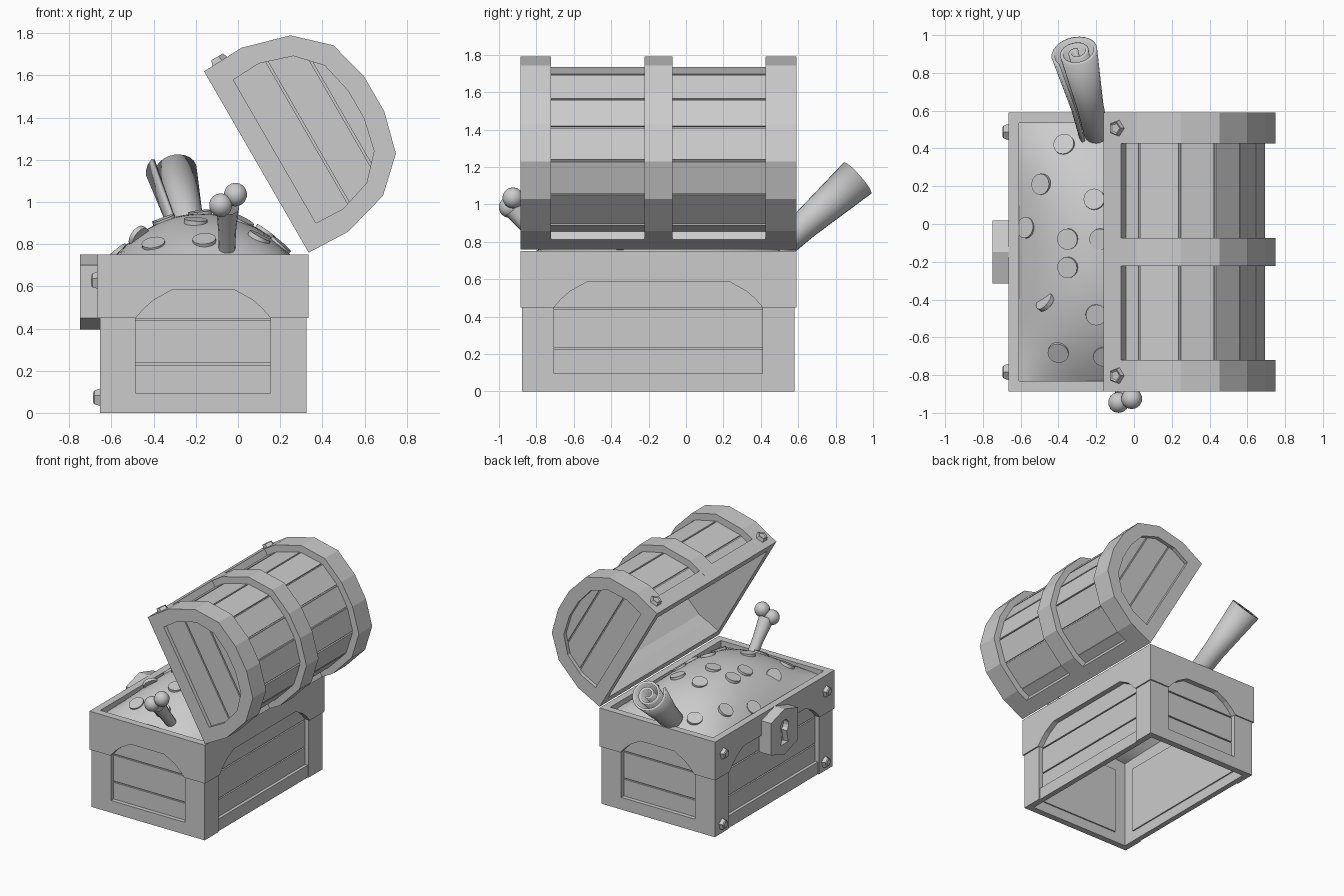
import bpy, bmesh, math, random
from mathutils import Matrix, Vector

if "Cube" in bpy.data.objects:
    bpy.data.objects.remove(bpy.data.objects["Cube"])

random.seed(4)
CX, CY = -0.165, -0.148          # centre of the box
HX, HY = 0.50, 0.738             # half size of the upper rim


def finish(name, bm, smooth=False, normals=True):
    if normals:
        bmesh.ops.recalc_face_normals(bm, faces=bm.faces[:])
    me = bpy.data.meshes.new(name)
    bm.to_mesh(me)
    bm.free()
    ob = bpy.data.objects.new(name, me)
    bpy.context.collection.objects.link(ob)
    if smooth:
        bpy.ops.object.select_all(action='DESELECT')
        ob.select_set(True)
        bpy.context.view_layer.objects.active = ob
        bpy.ops.object.shade_smooth_by_angle(angle=math.radians(40))
    return ob


def axes(a, b, c, o):
    return Matrix((a, b, c)).transposed().to_4x4().copy() if o is None else \
        Matrix.Translation(o) @ Matrix((a, b, c)).transposed().to_4x4()


def prism(name, pts, c0, c1, M):
    """Extrude a 2D outline from c0 to c1 in the frame M."""
    bm = bmesh.new()
    lo = [bm.verts.new(M @ Vector((a, b, c0))) for a, b in pts]
    hi = [bm.verts.new(M @ Vector((a, b, c1))) for a, b in pts]
    bm.faces.new(lo)
    bm.faces.new(hi)
    for i in range(len(pts)):
        j = (i + 1) % len(pts)
        bm.faces.new((lo[i], lo[j], hi[j], hi[i]))
    return finish(name, bm)


def box(name, a0, a1, b0, b1, c0, c1, M):
    return prism(name, [(a0, b0), (a1, b0), (a1, b1), (a0, b1)], c0, c1, M)


def ring(name, outer, inner, c0, c1, M, closed):
    """Solid between two matching outlines."""
    bm = bmesh.new()
    L = [[bm.verts.new(M @ Vector((a, b, c))) for a, b in p]
         for p, c in ((outer, c0), (outer, c1), (inner, c1), (inner, c0))]
    n = len(outer)
    for i in range(n if closed else n - 1):
        j = (i + 1) % n
        for k in range(4):
            m = (k + 1) % 4
            bm.faces.new((L[k][i], L[k][j], L[m][j], L[m][i]))
    if not closed:
        for e in (0, -1):
            bm.faces.new([l[e] for l in L])
    return finish(name, bm)


def stud(name, M):
    """Five sided bolt head, pointing along local z."""
    bm = bmesh.new()
    bmesh.ops.create_cone(bm, cap_ends=True, segments=5, radius1=0.052, radius2=0.036,
                          depth=0.045, matrix=M)
    top = max(bm.faces, key=lambda f: (M.inverted() @ f.calc_center_median()).z)
    bmesh.ops.inset_individual(bm, faces=[top], thickness=0.01, depth=-0.006)
    finish(name, bm)


# --- box walls: frame of each side is (along, up, outward)
X, Y, Z = Vector((1, 0, 0)), Vector((0, 1, 0)), Vector((0, 0, 1))
O = Vector((CX, CY, 0))
sides = {"front": (X, -Y, HX, HY), "back": (X, Y, HX, HY),
         "left": (Y, -X, HY, HX), "right": (Y, X, HY, HX)}
for s, (along, out, w, d) in sides.items():
    M = axes(along, Z, out, O)
    hw = w - 0.18                 # half width of the panel opening
    lo = d - 0.01
    half = [(w, 0.75), (w, 0.45), (hw, 0.45), (hw - 0.04, 0.495), (hw - 0.085, 0.535), (hw - 0.175, 0.585)]
    prism(s + "_arched_header", half + [(-a, b) for a, b in reversed(half)], d - 0.055, d, M)
    for sg in (-1, 1):
        a0, a1 = sorted((sg * hw, sg * (w - 0.01)))
        box(s + "_corner_post", a0, a1, 0, 0.45, lo - 0.05, lo, M)
    box(s + "_bottom_rail", -hw, hw, 0, 0.095, lo - 0.05, lo - (0.008 if along == Y else 0), M)
    for b0, b1 in ((0.08, 0.226), (0.236, 0.438), (0.448, 0.61)):
        box(s + "_plank", -hw - 0.02, hw + 0.02, b0, b1, lo - 0.055, lo - 0.032, M)
    box(s + "_backing", -hw - 0.02, hw + 0.02, 0.08, 0.61, lo - 0.06, lo - 0.045, M)

# --- lock plate and bolts on the left side
ML = axes(Y, Z, -X, O)
lock = prism("lock", [(0, 0.75), (-0.166, 0.70), (-0.166, 0.45), (0, 0.395),
                      (0.166, 0.45), (0.166, 0.70)], HX - 0.02, HX + 0.085, ML)
key = [(0.05 * math.sin(t), 0.615 + 0.05 * math.cos(t))
       for t in [math.radians(-150 + 25 * i) for i in range(13)]]
cut = prism("keyhole_cutter", key + [(0.045, 0.48), (-0.045, 0.48)], HX + 0.04, HX + 0.12, ML)
cut.hide_render = True
cut.hide_set(True)
mod = lock.modifiers.new("keyhole", 'BOOLEAN')
mod.object = cut
mod.solver = 'EXACT'
for sg in (-1, 1):
    for z, d in ((0.625, HX), (0.07, HX - 0.01)):
        stud("box_bolt", ML @ Matrix.Translation((sg * 0.635, z, d + 0.003)))

# --- lid, in its own tilted frame (across, outward, y)
c, s = math.cos(math.radians(60)), math.sin(math.radians(60))
LID = axes(Vector((-c, 0, s)), Vector((s, 0, c)), Y, Vector((0.335, CY, 0.76)))
W = 0.992
left = [(0, 0), (-0.008, 0.21), (0.057, 0.44), (0.2, 0.593), (0.4, 0.645)]
prof = left + [(W - a, b) for a, b in reversed(left)]


def scaled(k, kv, off=0.0):
    return [(W / 2 + (a - W / 2) * k, off + b * kv) for a, b in prof]


core, inner, recess = scaled(0.885, 0.91), scaled(0.86, 0.885), scaled(0.79, 0.69, 0.1)
ring("lid_shell", core, inner, -HY + 0.05, HY - 0.05, LID, False)
ring("lid_middle_band", prof, core, -0.075, 0.075, LID, False)
for sg in (-1, 1):
    ring("lid_end_band", prof, core, sg * (HY - 0.045), sg * (HY - 0.165), LID, False)
    ring("lid_end_frame", prof, recess, sg * HY, sg * (HY - 0.045), LID, True)
    for a, b0, b1 in ((0.06, 0.06, 0.276), (0.09, 0.286, 0.458), (0.2, 0.468, 0.565)):
        box("lid_end_board", a, W - a, b0, b1, sg * (HY - 0.03), sg * (HY - 0.05), LID)
    prism("lid_end_panel", core, sg * (HY - 0.043), sg * (HY - 0.06), LID)
    a0, a1 = ((0, 0.07) if sg < 0 else (W - 0.07, W))
    edge = [(a0, 0), (a1, 0), (a1 + (0.004 if sg > 0 else 0), 0.11), (a0 - (0.004 if sg < 0 else 0), 0.11)]
    prism("lid_rim_bar", edge, -HY + 0.045, HY - 0.045, LID)
    stud("lid_bolt", LID @ Matrix.Translation((W + 0.006, 0.085, sg * 0.655)) @ Matrix.Rotation(math.pi / 2, 4, 'Y'))

# --- lid planks, one per facet in each bay between the bands
plank = [Vector(p) for p in scaled(0.90, 0.927)]
mid = Vector((W / 2, 0.2))
for i in range(len(plank) - 1):
    p, q = plank[i], plank[i + 1]
    t = (q - p).normalized() * 0.006
    n = Vector((-t.y, t.x)).normalized()
    if n.dot(mid - p) < 0:
        n = -n
    for sg in (-1, 1):
        prism("lid_plank", [p + t, q - t, q - t + n * 0.018, p + t + n * 0.018],
              sg * 0.07, sg * (HY - 0.16), LID)


# --- gold heap
def heap(x, y):
    u, v = abs(x - CX) / 0.46, abs(y - CY) / 0.72
    return 0.70 + 0.245 * max(0, 1 - u ** 2.2) * max(0, 1 - v ** 2.4)


bm = bmesh.new()
bmesh.ops.create_grid(bm, x_segments=20, y_segments=28, size=1)
for v in bm.verts:
    x, y = CX + v.co.x * 0.447, CY + v.co.y * 0.685
    v.co = (x, y, heap(x, y))
finish("gold_heap", bm, True, False)

# --- coins half sunk in the heap
spots = [(-.37, .42), (-.49, .21), (-.21, .13), (-.57, -.02), (-.35, -.08), (-.35, -.23), (-.18, -.08),
         (-.47, -.41), (-.20, -.48), (-.40, -.68), (-.16, -.70), (.10, -.55), (.02, -.30), (.13, -.1),
         (0, .1), (.12, .25), (-.02, .40), (.2, -.35)]
bm = bmesh.new()
for i, (x, y) in enumerate(spots):
    e = 0.01
    n = Vector(((heap(x - e, y) - heap(x + e, y)) / (2 * e), (heap(x, y - e) - heap(x, y + e)) / (2 * e), 1))
    k = 1.2 if i == 7 else 0.15
    n = n.normalized() + Vector((random.uniform(-k, k), random.uniform(-k, k), 0))
    bmesh.ops.create_cone(bm, cap_ends=True, segments=16, radius1=0.056, radius2=0.056, depth=0.025,
                          matrix=Matrix.Translation((x, y, heap(x, y))) @ Z.rotation_difference(n).to_matrix().to_4x4())
finish("coins", bm, True)

# --- bone with two knobs at each end
A, B = Vector((-.05, -.92, .975)), Vector((-.055, -.54, .52))
R = Z.rotation_difference(A - B).to_matrix().to_4x4()
bm = bmesh.new()
stations = [(0, .052), (.25, .042), (.5, .038), (.75, .042), (1, .055)]
rings = []
for t, r in stations:
    rings.append([bm.verts.new(Matrix.Translation(B.lerp(A, t)) @ R @ Vector(
        (r * math.cos(k * math.pi / 6), r * math.sin(k * math.pi / 6), 0))) for k in range(12)])
for r0, r1 in zip(rings, rings[1:]):
    for k in range(12):
        bm.faces.new((r0[k], r0[(k + 1) % 12], r1[(k + 1) % 12], r1[k]))
for p in ((-.082, -.945, .985), (-.012, -.925, 1.035), (-.09, -.52, .52), (-.02, -.52, .49)):
    bmesh.ops.create_uvsphere(bm, u_segments=14, v_segments=9, radius=0.056, matrix=Matrix.Translation(p))
finish("bone", bm, True)

# --- rolled scroll: a tapered spiral sheet
T, D = Vector((-.305, .91, 1.15)), Vector((-.12, .10, .42))
R = Z.rotation_difference(T - D).to_matrix().to_4x4()
bm = bmesh.new()
N, rows = 56, []
for c0, k in ((D, 0.45), (D.lerp(T, 0.65), 0.68), (T, 1.0)):
    row = []
    for i in range(N + 1):
        t = i / N
        ang = math.radians(225) + (t - 1) * 2.4 * 2 * math.pi
        r = k * (0.02 + 0.11 * t)
        row.append(bm.verts.new(Matrix.Translation(c0) @ R @ Vector((r * math.cos(ang), r * math.sin(ang), 0))))
    rows.append(row)
for r0, r1 in zip(rows, rows[1:]):
    for i in range(N):
        bm.faces.new((r0[i], r0[i + 1], r1[i + 1], r1[i]))
scroll = finish("scroll", bm, True, False)
sol = scroll.modifiers.new("paper", 'SOLIDIFY')
sol.thickness = 0.018
sol.offset = 0
